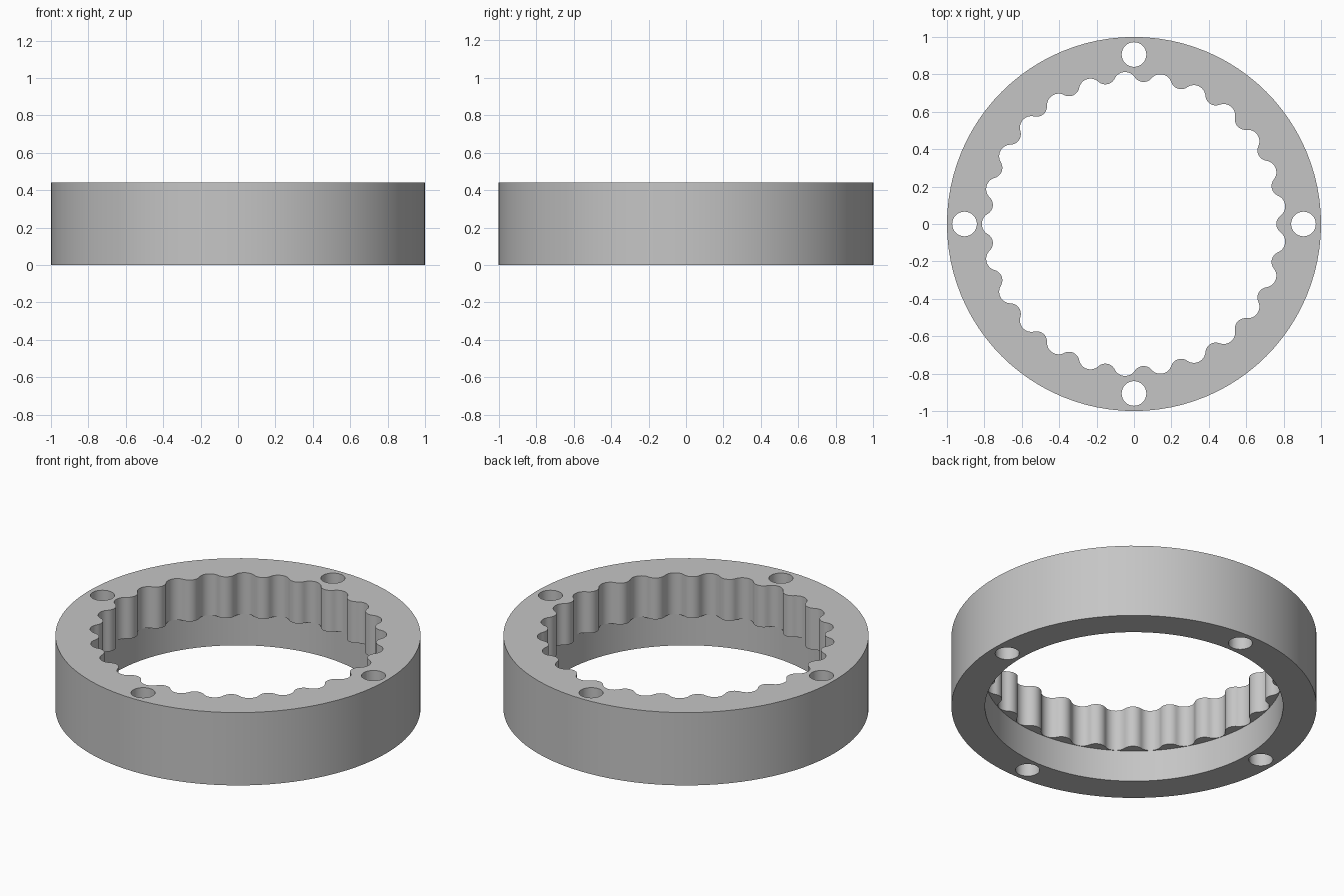
import bpy
import bmesh
from math import sin, cos, pi, radians, asin

cube = bpy.data.objects.get("Cube")
if cube:
    bpy.data.objects.remove(cube)

HEIGHT = 0.44
TEETH = 25
TIP_R, ROOT_R = 0.761, 0.814   # inner and outer radius of the tooth wave
BORE_R, BORE_TOP = 0.816, 0.19
HOLE_R, HOLE_PITCH = 0.066, 0.906

steel = bpy.data.materials.new("steel grey")
steel.use_nodes = True
colour = (0.56, 0.56, 0.56, 1)
steel.diffuse_color = colour
steel.node_tree.nodes["Principled BSDF"].inputs["Base Color"].default_value = colour


def prism(name, outline, z0, z1):
    """Closed solid from an anticlockwise outline."""
    bm = bmesh.new()
    low = [bm.verts.new((x, y, z0)) for x, y in outline]
    top = [bm.verts.new((x, y, z1)) for x, y in outline]
    bm.faces.new(low[::-1])
    bm.faces.new(top)
    n = len(outline)
    for i in range(n):
        j = (i + 1) % n
        bm.faces.new((low[i], low[j], top[j], top[i]))
    mesh = bpy.data.meshes.new(name)
    bm.to_mesh(mesh)
    bm.free()
    mesh.materials.append(steel)
    ob = bpy.data.objects.new(name, mesh)
    bpy.context.collection.objects.link(ob)
    return ob


def circle(r, n, cx=0, cy=0):
    return [(cx + r * cos(2 * pi * i / n), cy + r * sin(2 * pi * i / n)) for i in range(n)]


def tooth_wave(steps=6):
    """Round grooves and round teeth joined by tangent arcs."""
    mid = (TIP_R + ROOT_R) / 2
    half, depth = pi * mid / TEETH, ROOT_R - TIP_R
    total = (half ** 2 + depth ** 2) / (2 * depth)
    groove, tip = total * 0.54, total * 0.46
    sweep = asin(half / total)
    side = []
    for i in range(steps + 1):
        a = sweep * i / steps
        side.append((groove * sin(a), ROOT_R - groove * (1 - cos(a))))
    for i in range(steps - 1, -1, -1):
        a = sweep * i / steps
        side.append((half - tip * sin(a), TIP_R + tip * (1 - cos(a))))
    period = [(-s, r) for s, r in side[:0:-1]] + side[:-1]
    points = []
    for k in range(TEETH):
        centre = pi + 2 * pi * k / TEETH
        for s, r in period:
            a = centre + s / mid
            points.append((r * cos(a), r * sin(a)))
    return points


# Solid disc and the shapes cut from it
ring = prism("ring_gear", circle(1, 96), 0, HEIGHT)
cutters = [
    prism("bore_cutter", circle(BORE_R, 100), -0.1, BORE_TOP),
    prism("teeth_cutter", tooth_wave(), 0.1, HEIGHT + 0.1),
]
for k in range(4):
    a = radians(90 * k)
    outline = circle(HOLE_R, 32, HOLE_PITCH * cos(a), HOLE_PITCH * sin(a))
    cutters.append(prism("bolt_hole_cutter", outline, -0.1, HEIGHT + 0.1))

for cutter in cutters:
    cutter.hide_render = True
    mod = ring.modifiers.new(cutter.name, "BOOLEAN")
    mod.operation = "DIFFERENCE"
    mod.solver = "EXACT"
    mod.object = cutter

# Bake the cuts and remove the helpers
bpy.context.view_layer.update()
graph = bpy.context.evaluated_depsgraph_get()
baked = bpy.data.meshes.new_from_object(ring.evaluated_get(graph))
ring.modifiers.clear()
ring.data = baked
for cutter in cutters:
    bpy.data.objects.remove(cutter)

# Smooth walls with crisp rims
bpy.ops.object.select_all(action="DESELECT")
ring.select_set(True)
bpy.context.view_layer.objects.active = ring
bpy.ops.object.shade_smooth_by_angle(angle=radians(30))
